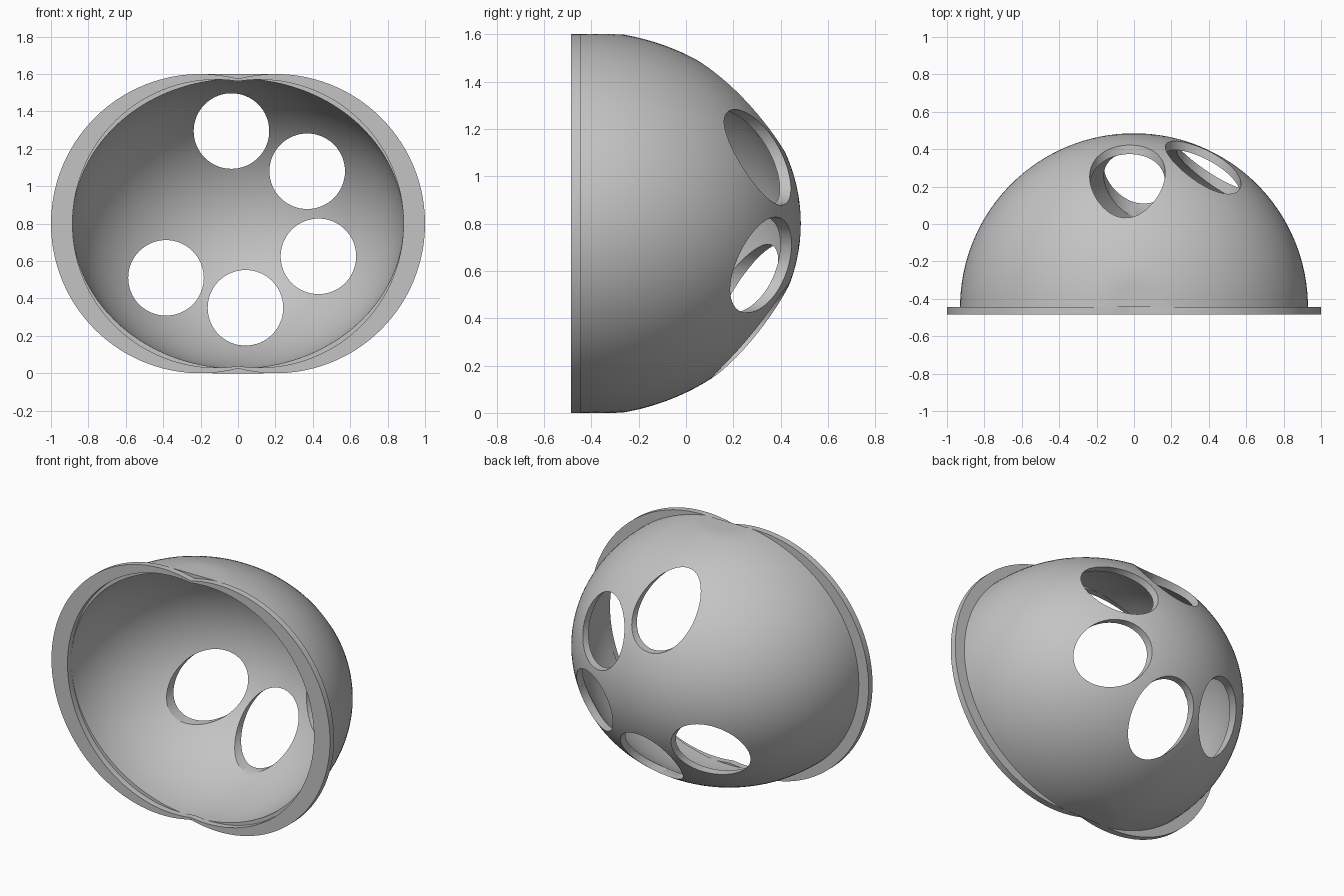
import bpy, bmesh
from math import sin, cos, pi, sqrt, acos, radians
from mathutils import Matrix, Vector

cube = bpy.data.objects.get("Cube")
if cube:
    bpy.data.objects.remove(cube, do_unlink=True)

MID_Z = 0.8        # height of the dome axis
BACK_OF_RIM = -0.445
FRONT = -0.485

grey = bpy.data.materials.new("light grey")
grey.use_nodes = True
colour = (0.55, 0.55, 0.55, 1)
grey.diffuse_color = colour
grey.node_tree.nodes["Principled BSDF"].inputs["Base Color"].default_value = colour


def make_object(name, bm):
    bmesh.ops.recalc_face_normals(bm, faces=bm.faces)
    mesh = bpy.data.meshes.new(name)
    bm.to_mesh(mesh)
    bm.free()
    mesh.materials.append(grey)
    obj = bpy.data.objects.new(name, mesh)
    bpy.context.collection.objects.link(obj)
    return obj


def activate(obj):
    bpy.ops.object.select_all(action='DESELECT')
    obj.select_set(True)
    bpy.context.view_layer.objects.active = obj


# Dome: half-shell profile spun about the y axis, flattened in height
def build_dome():
    bm = bmesh.new()
    steps = 32
    outer = [(0.93 * cos(pi / 2 * i / steps), 0.93 * sin(pi / 2 * i / steps)) for i in range(steps + 1)]
    inner = [(0.885 * cos(pi / 2 * i / steps), 0.885 * sin(pi / 2 * i / steps)) for i in range(steps + 1)]
    profile = outer[::-1] + inner
    verts = [bm.verts.new((r, BACK_OF_RIM + y, 0)) for r, y in profile]
    edges = [bm.edges.new(pair) for pair in zip(verts, verts[1:])]
    bmesh.ops.spin(bm, geom=verts + edges, cent=(0, 0, 0), axis=(0, 1, 0),
                   angle=2 * pi, steps=128, use_merge=True)
    bmesh.ops.remove_doubles(bm, verts=bm.verts, dist=1e-4)
    for v in bm.verts:
        # the outside is trimmed flat at top and bottom
        v.co.z = MID_Z + max(-0.8, min(0.8, v.co.z * 0.875))
    return make_object("dome_shell", bm)


# Outline of two overlapping circles side by side
def double_circle(offset, radius, count=64):
    half = pi - acos(offset / radius)
    right = [(offset + radius * cos(a), radius * sin(a))
             for a in (-half + 2 * half * i / count for i in range(count + 1))]
    left = [(-x, -z) for x, z in right[1:-1]]
    return right + left


# Rim: flat double-circle ring around the mouth
def build_rim():
    bm = bmesh.new()
    loops = []
    for y in (FRONT, BACK_OF_RIM + 0.001):
        for offset, radius in ((0.2, 0.8), (0.115, 0.77)):
            loops.append([bm.verts.new((x, y, MID_Z + z)) for x, z in double_circle(offset, radius)])
    front_out, front_in, back_out, back_in = loops
    n = len(front_out)
    for a, b in ((front_out, front_in), (front_in, back_in), (back_in, back_out), (back_out, front_out)):
        for i in range(n):
            j = (i + 1) % n
            bm.faces.new((a[i], a[j], b[j], b[i]))
    return make_object("mouth_rim", bm)


# Finger holes: straight round cutters running front to back
def build_cutter():
    bm = bmesh.new()
    for x, z in ((-0.035, 1.295), (0.37, 1.08), (0.43, 0.625), (0.04, 0.35), (-0.385, 0.51)):
        place = Matrix.Translation((x, 0.3, z)) @ Matrix.Rotation(pi / 2, 4, 'X')
        bmesh.ops.create_cone(bm, cap_ends=True, segments=64, radius1=0.202, radius2=0.202,
                              depth=1.0, matrix=place)
    return make_object("hole_cutter", bm)


dome = build_dome()
rim = build_rim()
cutter = build_cutter()

activate(dome)
cut = dome.modifiers.new("holes", 'BOOLEAN')
cut.operation = 'DIFFERENCE'
cut.solver = 'EXACT'
cut.object = cutter
bpy.ops.object.modifier_apply(modifier=cut.name)
bpy.data.objects.remove(cutter, do_unlink=True)

for part in (dome, rim):
    activate(part)
    bpy.ops.object.shade_smooth_by_angle(angle=radians(30))
